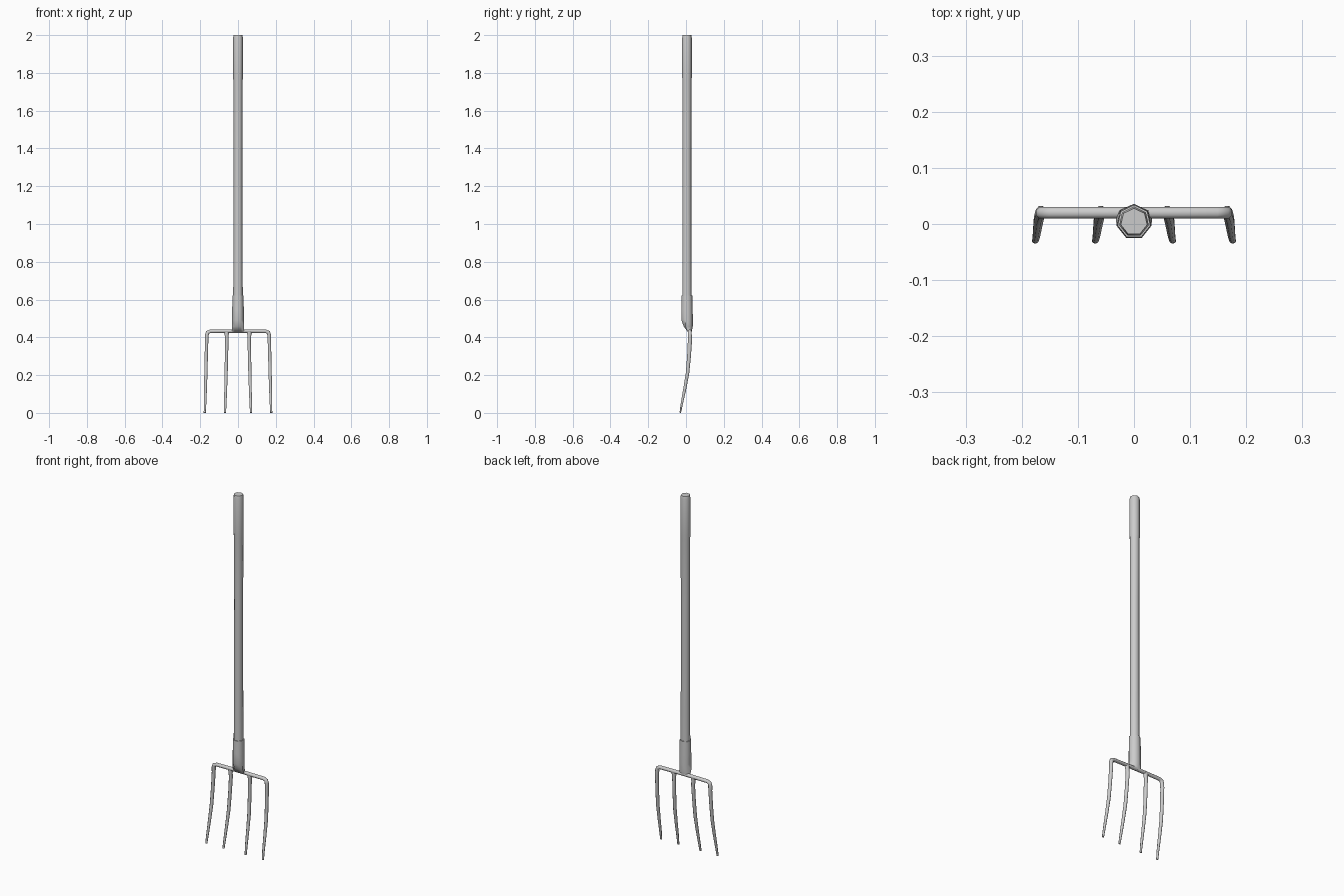
import bpy, bmesh, math
from mathutils import Vector

if "Cube" in bpy.data.objects:
    bpy.data.objects.remove(bpy.data.objects["Cube"])


def loft(name, rings, angle=55):
    """Skin a list of equal-length point rings and cap both ends."""
    bm = bmesh.new()
    vs = [[bm.verts.new(p) for p in ring] for ring in rings]
    n = len(vs[0])
    for a, b in zip(vs, vs[1:]):
        for i in range(n):
            j = (i + 1) % n
            bm.faces.new((a[i], a[j], b[j], b[i]))
    bm.faces.new(vs[0])
    bm.faces.new(vs[-1])
    bmesh.ops.recalc_face_normals(bm, faces=bm.faces)
    me = bpy.data.meshes.new(name)
    bm.to_mesh(me)
    bm.free()
    ob = bpy.data.objects.new(name, me)
    bpy.context.collection.objects.link(ob)
    bpy.ops.object.select_all(action='DESELECT')
    bpy.context.view_layer.objects.active = ob
    ob.select_set(True)
    bpy.ops.object.shade_smooth_by_angle(angle=math.radians(angle))
    return ob


def heptagon(z, r, front=-1.0, back=1.0):
    """Seven-sided ring pointing to the back, optionally flattened in y."""
    ring = []
    for i in range(7):
        a = math.pi / 2 + math.tau * i / 7
        y = min(max(0.004 + r * math.sin(a), front), back)
        ring.append((r * math.cos(a), y, z))
    return ring


def sweep(name, path, n=8):
    """Sweep an oval along (x, y, z, half_width, half_depth) points."""
    pts = [Vector(p[:3]) for p in path]
    rings = []
    for i, p in enumerate(path):
        t1 = (pts[min(i + 1, len(pts) - 1)] - pts[i]).normalized()
        t0 = (pts[i] - pts[max(i - 1, 0)]).normalized()
        t = (t0 + t1).normalized()
        u = t.cross(Vector((0, 1, 0))).normalized()
        v = u.cross(t).normalized()
        ring = []
        for k in range(n):
            a = math.tau * (k + 0.5) / n
            ring.append(pts[i] + u * p[3] * 1.08 * math.cos(a) + v * p[4] * 1.08 * math.sin(a))
        rings.append(ring)
    return loft(name, rings)


# Wooden handle with a slightly thicker grip end
loft("handle", [heptagon(z, r) for z, r in [
    (0.58, 0.026), (0.63, 0.026), (0.9, 0.0245), (1.4, 0.024), (1.76, 0.0255),
    (1.78, 0.027), (1.985, 0.027), (2.0, 0.024)]])

# Socket, chiselled off at the front where it meets the crossbar
loft("socket", [
    heptagon(0.622, 0.026), heptagon(0.622, 0.030), heptagon(0.55, 0.0315),
    heptagon(0.492, 0.032), heptagon(0.458, 0.032, front=-0.012),
    heptagon(0.428, 0.033, front=0.010, back=0.030)])

# Tine profile: z, y, sideways splay, half width, half depth
TINE = [
    (0.006, -0.0305, 0.011, 0.0055, 0.004),
    (0.06, -0.021, 0.009, 0.0065, 0.006),
    (0.13, -0.006, 0.007, 0.0075, 0.008),
    (0.21, 0.008, 0.005, 0.0085, 0.009),
    (0.30, 0.016, 0.003, 0.0085, 0.010),
    (0.385, 0.021, 0.001, 0.009, 0.011),
]


def tine(x, side):
    return [(side * (x + s), y, z, w, d) for z, y, s, w, d in TINE]


# Outer tines and crossbar as one bent rod
corner = [(0.165, 0.020, 0.412, 0.010, 0.0105),
          (0.161, 0.020, 0.426, 0.010, 0.010),
          (0.147, 0.020, 0.432, 0.009, 0.010),
          (0.04, 0.020, 0.433, 0.009, 0.010)]
right = tine(0.165, 1) + corner
left = [(-p[0],) + p[1:] for p in reversed(right)]
sweep("outer_tines_and_crossbar", right + left)

# Inner tines, flared where they join the crossbar
for side, label in ((-1, "left"), (1, "right")):
    top = [(side * 0.060, 0.020, 0.41, 0.010, 0.0105),
           (side * 0.060, 0.020, 0.432, 0.016, 0.009)]
    sweep("inner_tine_" + label, tine(0.058, side) + top)

# Rest the tips on the ground
bpy.context.view_layer.update()
low = min(v.co.z for o in bpy.context.scene.objects for v in o.data.vertices)
for o in bpy.context.scene.objects:
    for v in o.data.vertices:
        if v.co.z < 0.1:
            v.co.z -= low
